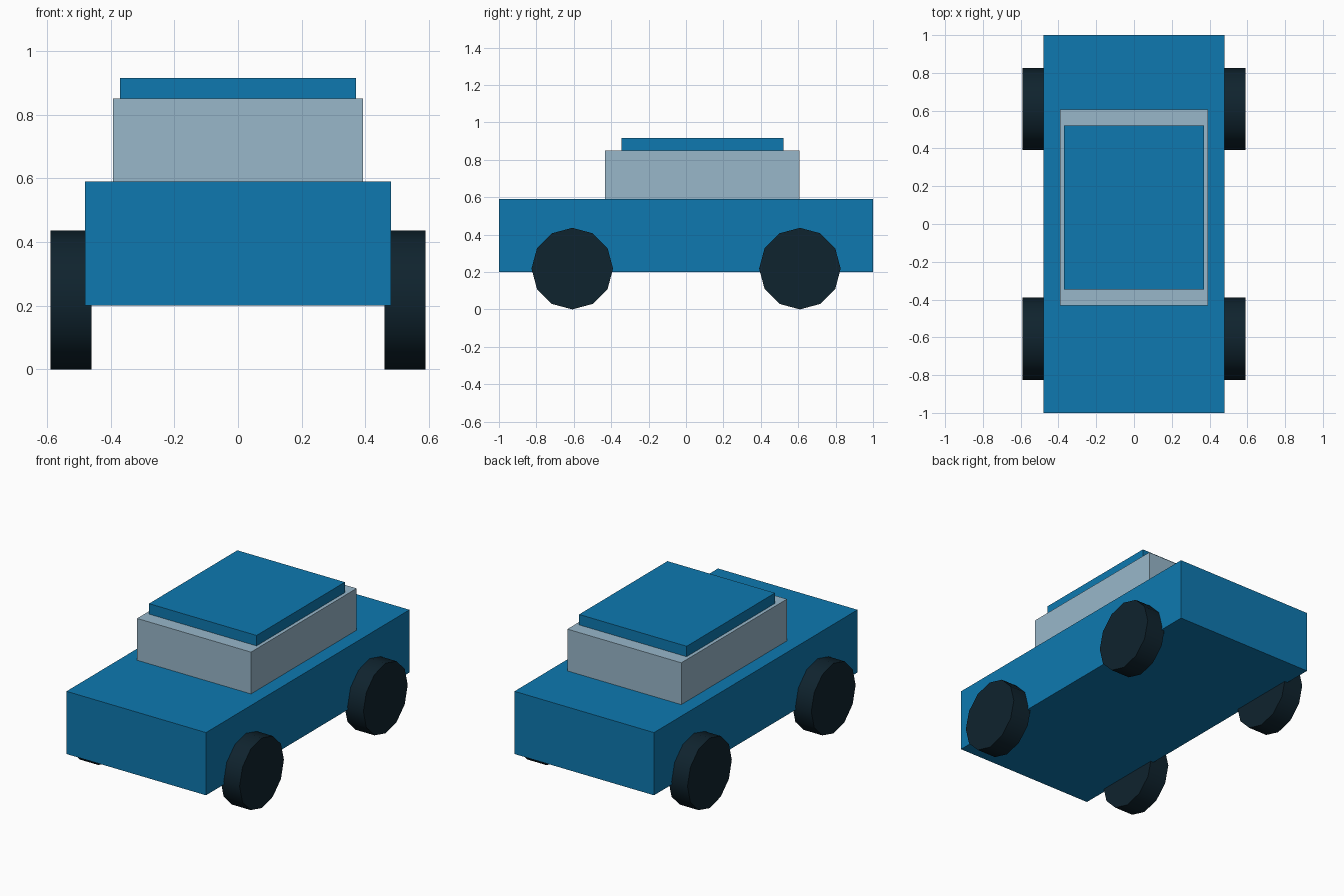
import bpy
import math

cube = bpy.data.objects.get("Cube")
if cube:
    bpy.data.objects.remove(cube, do_unlink=True)


def make_material(name, rgb):
    mat = bpy.data.materials.new(name)
    mat.use_nodes = True
    color = (*rgb, 1.0)
    mat.diffuse_color = color
    mat.node_tree.nodes["Principled BSDF"].inputs["Base Color"].default_value = color
    return mat


blue = make_material("blue paint", (0.0044, 0.191, 0.434))
glass = make_material("pale glass", (0.314, 0.474, 0.591))
rubber = make_material("dark rubber", (0.0048, 0.0168, 0.0273))


def add_box(name, half_width, y_range, z_range, mat):
    """Box centred on x = 0, spanning the given y and z ranges."""
    (y0, y1), (z0, z1) = y_range, z_range
    bpy.ops.mesh.primitive_cube_add(size=1, location=(0, (y0 + y1) / 2, (z0 + z1) / 2))
    obj = bpy.context.object
    obj.name = name
    obj.scale = (2 * half_width, y1 - y0, z1 - z0)
    bpy.ops.object.transform_apply(location=False, rotation=False, scale=True)
    obj.data.materials.append(mat)


def add_wheel(name, x, y):
    """Twelve-sided wheel with a corner pointing straight up."""
    radius = 0.218
    bpy.ops.mesh.primitive_cylinder_add(vertices=12, radius=radius, depth=0.13,
                                        location=(x, y, radius),
                                        rotation=(0, math.pi / 2, 0))
    obj = bpy.context.object
    obj.name = name
    obj.data.materials.append(rubber)
    bpy.ops.object.shade_smooth_by_angle(angle=math.radians(40))


# Body, window band and roof
add_box("body", 0.48, (-1.0, 1.0), (0.2, 0.59), blue)
add_box("cabin_windows", 0.392, (-0.432, 0.606), (0.59, 0.85), glass)
add_box("roof", 0.37, (-0.346, 0.522), (0.85, 0.915), blue)

# Wheels
for end, y in (("front", -0.608), ("back", 0.609)):
    for side, sign in (("left", 1), ("right", -1)):
        add_wheel(f"{end}_{side}_wheel", sign * 0.524, y)
